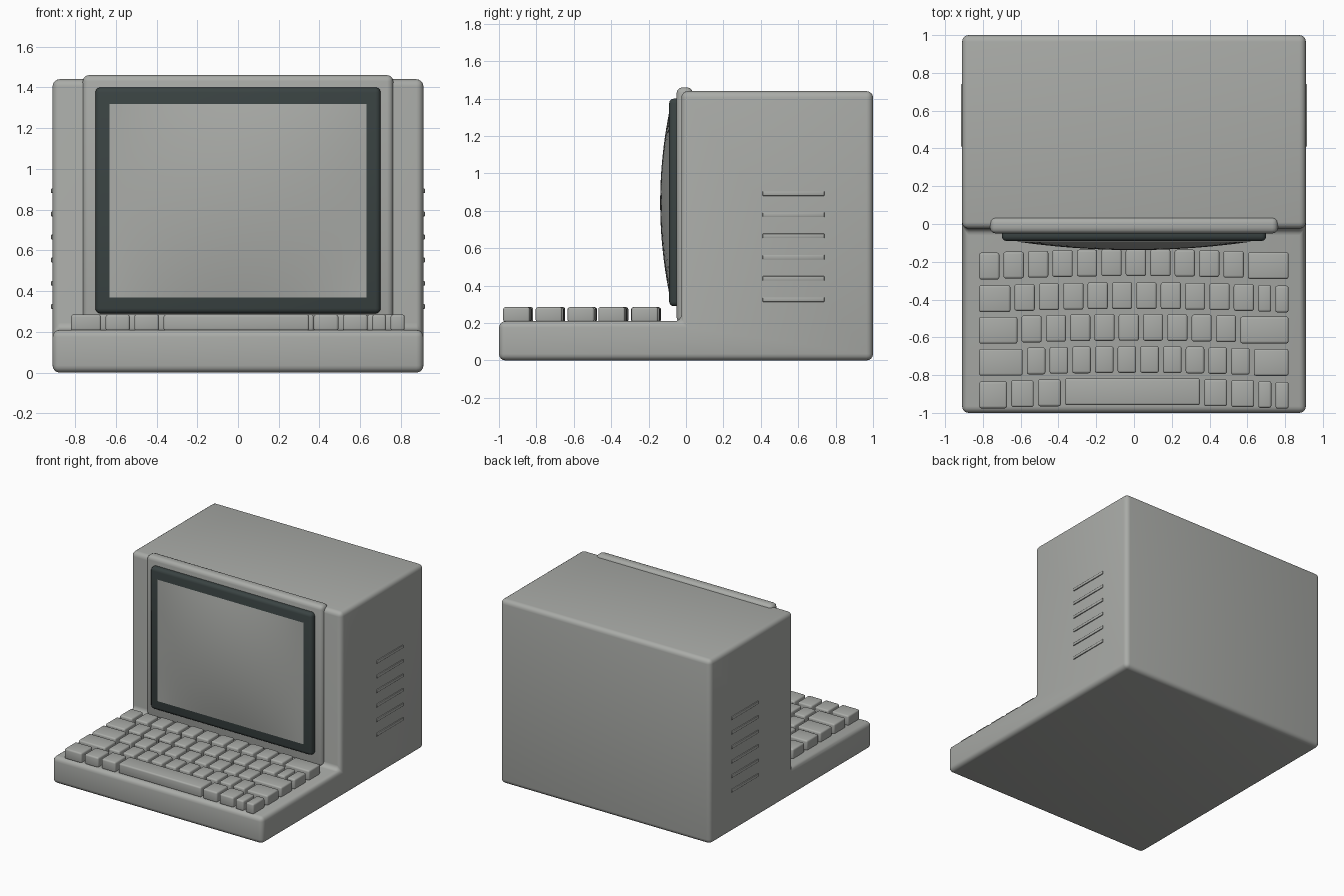
import bpy, bmesh, math

if "Cube" in bpy.data.objects:
    bpy.data.objects.remove(bpy.data.objects["Cube"])


def material(name, rgb):
    m = bpy.data.materials.new(name)
    m.diffuse_color = (*rgb, 1)
    m.use_nodes = True
    m.node_tree.nodes["Principled BSDF"].inputs["Base Color"].default_value = m.diffuse_color
    return m


CASE = material("case grey", (0.40, 0.41, 0.39))
DARK = material("dark frame", (0.042, 0.056, 0.055))


def finish(name, bm, mat, bevel=0, segments=3):
    """Turn a bmesh into a bevelled, smooth shaded object."""
    bmesh.ops.recalc_face_normals(bm, faces=bm.faces)
    me = bpy.data.meshes.new(name)
    bm.to_mesh(me)
    bm.free()
    me.materials.append(mat)
    ob = bpy.data.objects.new(name, me)
    bpy.context.collection.objects.link(ob)
    bpy.ops.object.select_all(action='DESELECT')
    ob.select_set(True)
    bpy.context.view_layer.objects.active = ob
    if bevel:
        mod = ob.modifiers.new("bevel", 'BEVEL')
        mod.width, mod.segments = bevel, segments
        mod.limit_method = 'ANGLE'
        bpy.ops.object.modifier_apply(modifier=mod.name)
    bpy.ops.object.shade_smooth_by_angle(angle=math.radians(35))
    return ob


def add_box(bm, x0, x1, y0, y1, z0, z1):
    vs = bmesh.ops.create_cube(bm, size=1)["verts"]
    for v in vs:
        v.co = (x1 if v.co.x > 0 else x0,
                y1 if v.co.y > 0 else y0,
                z1 if v.co.z > 0 else z0)


def box(name, mat, bevel, *bounds):
    bm = bmesh.new()
    add_box(bm, *bounds)
    return finish(name, bm, mat, bevel)


# Case: L-shaped side profile extruded across the width
profile = [(-1, 0), (1, 0), (1, 1.44), (-0.025, 1.44), (-0.025, 0.21), (-1, 0.21)]
bm = bmesh.new()
side = bm.faces.new([bm.verts.new((-0.91, y, z)) for y, z in profile])
ext = bmesh.ops.extrude_face_region(bm, geom=[side])["geom"]
for v in ext:
    if isinstance(v, bmesh.types.BMVert):
        v.co.x = 0.91
finish("case", bm, CASE, 0.035, 4)

# Screen surround and dark frame
box("screen_surround", CASE, 0.03, -0.762, 0.762, -0.05, 0.035, 0.2, 1.46)
box("screen_frame", DARK, 0.025, -0.70, 0.70, -0.09, -0.02, 0.29, 1.40)

# Bulging screen glass: a grid curved toward the viewer
W, Z0, Z1, N = 0.63, 0.368, 1.318, 24
bm = bmesh.new()
bmesh.ops.create_grid(bm, x_segments=N, y_segments=N, size=1)
for v in bm.verts:
    u, w = v.co.x, v.co.y
    bulge = (1 - u * u) * (1 - w * w)
    v.co = (u * W, -0.092 - 0.046 * bulge, (Z0 + Z1) / 2 + w * (Z1 - Z0) / 2)
screen = finish("screen_glass", bm, CASE)
if screen.data.polygons[0].normal.y > 0:
    screen.data.flip_normals()

# Side vents: six thin raised slats on each side
bm = bmesh.new()
for s in (-1, 1):
    for i in range(6):
        z = 0.325 + 0.1135 * i
        xs = sorted((s * 0.89, s * 0.917))
        add_box(bm, *xs, 0.41, 0.74, z - 0.012, z + 0.012)
finish("side_vents", bm, CASE, 0.003, 2)

# Keyboard: relative key widths per row, rows bow gently toward the screen
rows = [
    (-0.205, [20] + [20] * 10 + [40]),
    (-0.379, [31] + [20] * 10 + [13, 13]),
    (-0.547, [38] + [20] * 9 + [48]),
    (-0.717, [44] + [18.7] * 10 + [35]),
    (-0.888, [28, 22.5, 23, 135, 23, 23, 13, 13]),
]
GAP, LEFT, RIGHT, DEPTH = 0.022, -0.82, 0.818, 0.142
for r, (yc, widths) in enumerate(rows, 1):
    bm = bmesh.new()
    scale = (RIGHT - LEFT - GAP * (len(widths) - 1)) / sum(widths)
    x = LEFT
    for w in widths:
        w *= scale
        mid = x + w / 2
        y = yc - 0.03 * mid * mid
        add_box(bm, x, x + w, y - DEPTH / 2, y + DEPTH / 2, 0.205, 0.285)
        x += w + GAP
    finish(f"key_row_{r}", bm, CASE, 0.012, 3)
